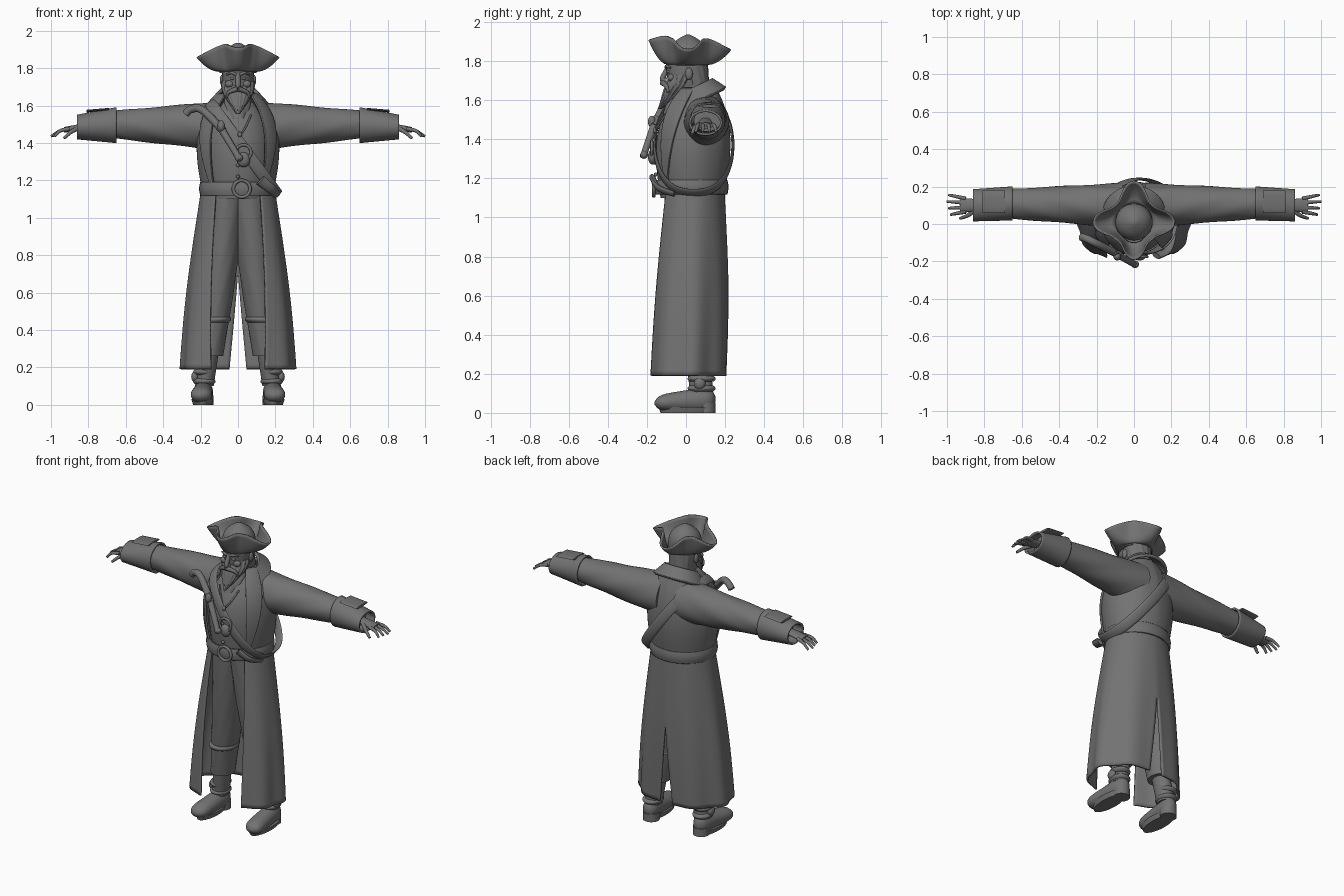
import bpy, bmesh
from math import sin, cos, pi, tau, copysign
from mathutils import Vector

cube = bpy.data.objects.get("Cube")
if cube:
    bpy.data.objects.remove(cube)

grey = bpy.data.materials.new("plain grey")
grey.use_nodes = True
tone = (0.17, 0.17, 0.17, 1)
grey.diffuse_color = tone
grey.node_tree.nodes["Principled BSDF"].inputs["Base Color"].default_value = tone

BELOW, BEHIND, CHEST = Vector((0, 0, -50)), Vector((0, 50, 1)), Vector((0, 0, 1.4))


def turns(count):
    """Evenly spaced angles around a circle."""
    return [tau * step / count for step in range(count)]


def steps(count):
    """Evenly spaced fractions from zero to one inclusive."""
    return [step / count for step in range(count + 1)]


def mix(first, last, amount):
    return first + (last - first) * amount


def finish(name, bm, solid=0, mirror=False):
    """Turn a bmesh into a smooth shaded object."""
    bmesh.ops.recalc_face_normals(bm, faces=bm.faces)
    mesh = bpy.data.meshes.new(name)
    bm.to_mesh(mesh)
    bm.free()
    mesh.materials.append(grey)
    obj = bpy.data.objects.new(name, mesh)
    bpy.context.collection.objects.link(obj)
    if mirror:
        obj.modifiers.new("mirror", 'MIRROR')
    if solid:
        thickness = obj.modifiers.new("thickness", 'SOLIDIFY')
        thickness.thickness, thickness.offset = solid, 0
    bpy.ops.object.select_all(action='DESELECT')
    obj.select_set(True)
    bpy.context.view_layer.objects.active = obj
    bpy.ops.object.shade_smooth_by_angle(angle=pi / 4)


def skin(name, points, around=True, closed=False, caps=True, **options):
    """Skin a grid of points with quads."""
    bm = bmesh.new()
    verts = [[bm.verts.new(point) for point in row] for row in points]
    rows, columns = len(verts), len(verts[0])
    for i in range(rows if closed else rows - 1):
        here, there = verts[i], verts[(i + 1) % rows]
        for j in range(columns if around else columns - 1):
            k = (j + 1) % columns
            bm.faces.new((here[j], here[k], there[k], there[j]))
    if caps and around and not closed:
        bm.faces.new(verts[0])
        bm.faces.new(verts[-1])
    finish(name, bm, **options)


def taper(name, start, end, axis='z', bulge=0, ease=1, blunt=0, fold=0, waves=9, sides=36, **options):
    """Blend one ellipse (position, centre u, centre v, radius u, radius v) into another."""
    points = []
    for t in steps(24):
        cu, cv, ru, rv = (mix(a, b, t ** ease) for a, b in zip(start[1:], end[1:]))
        place = mix(start[0], end[0], t)
        swell = 1 + bulge * sin(pi * t)
        if blunt:
            swell *= max(1 - abs(t + t - 1) ** blunt, 0.05) ** 0.5
        ring = []
        for angle in turns(sides):
            size = swell * (1 + fold * sin(waves * angle + 20 * place))
            u, v = cu + ru * size * cos(angle), cv + rv * size * sin(angle)
            ring.append({'z': (u, v, place), 'x': (place, u, v), 'y': (u, place, v)}[axis])
        points.append(ring)
    skin(name, points, **options)


def garment(name, start, end, front, back, ease=1, bulge=0, tilt=0, fold=0, solid=0.012):
    """Mirrored open cloth from (height, half width, centre y, depth); front and back give edge angles."""
    points = []
    for t in steps(36):
        width, middle, depth = (mix(a, b, t ** ease) for a, b in zip(start[1:], end[1:]))
        swell = 1 + bulge * sin(pi * t)
        row = []
        for s in steps(40):
            angle = mix(mix(*front, t), min(mix(*back, t), pi), s)
            size = swell * (1 + fold * t * sin(8 * angle))
            y = middle - depth * size * cos(angle)
            row.append((width * size * sin(angle), y, mix(start[0], end[0], t) + tilt * y))
        points.append(row)
    skin(name, points, around=False, solid=solid, mirror=True)


def curve(path, closed):
    """Smooth curve through the path."""
    count, out = len(path), []
    for i in range(count if closed else count - 1):
        a, b, c, d = (Vector(path[k % count if closed else min(max(k, 0), count - 1)])
                      for k in range(i - 1, i + 3))
        for t in steps(6)[:-1]:
            out.append(b + (c - a) * t / 2 + (a - b * 2.5 + c * 2 - d / 2) * t ** 2
                       + ((b - c) * 3 + d - a) / 2 * t ** 3)
    return out if closed else out + [Vector(path[-1])]


def tube(name, path, thick, tip=1, flat=1, centre=BELOW, closed=False, **options):
    """Round or flattened tube along a path, thinning towards its tip."""
    line, points = curve(path, closed), []
    count = len(line)
    for i, spot in enumerate(line):
        ahead = line[(i + 1) % count] if closed else line[min(i + 1, count - 1)]
        behind = line[i - 1 if closed else max(i - 1, 0)]
        along = (ahead - behind).normalized()
        side = along.cross(spot - centre).normalized()
        out = side.cross(along) * flat
        radius = thick * mix(1, tip, i / count)
        points.append([spot + (out * cos(a) + side * sin(a)) * radius for a in turns(12)])
    skin(name, points, closed=closed, **options)


def buckle(name, x, y, z, size):
    loop = [(x + size * cos(a), y, z + size * sin(a)) for a in turns(8)]
    tube(name, loop, size / 5, centre=BEHIND, closed=True)


def ball(name, place, scale, mirror=False):
    bm = bmesh.new()
    bmesh.ops.create_uvsphere(bm, u_segments=20, v_segments=12, radius=1)
    for vert in bm.verts:
        vert.co = Vector(place) + vert.co * Vector(scale)
    finish(name, bm, mirror=mirror)


# Legs, stockings and shoes
taper("trouser_legs", (1.14, .06, .02, .1, .13), (.26, .15, .06, .07, .08), ease=1.3, fold=.01, mirror=True)
taper("knee_bands", (.47, .12, .04, .08, .09), (.44, .13, .04, .08, .09), bulge=.1, mirror=True)
taper("stockings", (.3, .15, .06, .05, .06), (.1, .18, .08, .05, .06), mirror=True)
for low in (.11, .16):
    taper("ankle_straps", (low, .18, .08, .05, .06), (low + .03, .18, .08, .05, .06), bulge=.2, mirror=True)
taper("shoes", (-.16, .2, .05, .06, .04), (.15, .18, .07, .05, .07), axis='y', blunt=6, mirror=True)
taper("shoe_soles", (0, .19, 0, .05, .13), (.03, .19, 0, .06, .14), mirror=True)
taper("shoe_heels", (0, .18, .1, .05, .05), (.05, .18, .1, .05, .05), mirror=True)
ball("ankle_buckles", (.23, .07, .15), (.02, .03, .03), mirror=True)

# Waistcoat and long coat
taper("waistcoat", (1.1, 0, .02, .16, .15), (1.64, 0, .05, .08, .08), ease=5, bulge=.18)
taper("neckerchief", (1.53, 0, -.06, .05, .06), (1.66, 0, .03, .07, .07), bulge=.2, fold=.03)
garment("coat_body", (1.12, .18, .03, .16), (1.66, .09, .06, .09), (.75, .75), (pi, pi),
        ease=6, bulge=.2, fold=.015)
garment("coat_lapels", (1.12, .19, .03, .17), (1.66, .1, .06, .1), (.7, .7), (.75, 1.4), ease=6, bulge=.2)
garment("coat_skirt", (1.16, .19, .03, .16), (.19, .3, 0, .21), (.66, .52), (pi + .14, pi - .16),
        bulge=.06, fold=.035)
garment("coat_collar", (1.56, .16, .06, .14), (1.64, .1, .04, .09), (.85, .85), (pi, pi), tilt=.5, solid=.02)

# Sleeves, cuffs and hands
taper("sleeves", (.06, .1, 1.49, .12, .135), (.8, .11, 1.5, .07, .06), axis='x', fold=.018, waves=5, mirror=True)
taper("cuffs", (.65, .11, 1.495, .085, .09), (.86, .1, 1.485, .08, .06), axis='x', caps=False, solid=.012,
      mirror=True)
tube("cuff_flaps", [(.69, .12, 1.58), (.81, .12, 1.57)], .06, flat=.12, mirror=True)
taper("palms", (.8, .1, 1.49, .03, .02), (.93, .1, 1.47, .04, .015), axis='x', mirror=True)
for finger in range(4):
    base, tip, reach = .135 - .023 * finger, .155 - .035 * finger, 1 - .01 * abs(finger - 1)
    tube("fingers", [(.9, base, 1.475), (.95, mix(base, tip, .6), 1.465), (reach, tip, 1.435)], .012, tip=.5,
         mirror=True)
tube("thumbs", [(.85, .075, 1.48), (.89, .045, 1.46), (.93, .03, 1.425)], .014, tip=.5, mirror=True)

# Head, face and beard
taper("neck", (1.58, 0, .05, .07, .07), (1.7, 0, .03, .07, .08))
taper("head", (1.64, 0, 0, .07, .08), (1.84, 0, 0, .08, .1), bulge=.1)
taper("hair", (1.8, 0, .02, .09, .09), (1.65, 0, .06, .07, .06), fold=.02, waves=14, sides=72)
taper("beard", (1.73, 0, -.01, .085, .07), (1.555, 0, -.135, .01, .01), ease=1.3, bulge=.25, fold=.035,
      waves=18, sides=90)
tube("moustache", [(0, -.12, 1.69), (.05, -.1, 1.67), (.06, -.09, 1.64)], .015, tip=.3, centre=BEHIND, mirror=True)
tube("nose", [(0, -.09, 1.77), (0, -.12, 1.71), (0, -.1, 1.7)], .012, tip=1.4, centre=BEHIND)
tube("eyebrows", [(.01, -.1, 1.765), (.035, -.1, 1.775), (.06, -.08, 1.765)], .009, tip=.5, centre=BEHIND, mirror=True)
ball("eyes", (.03, -.09, 1.745), (.013, .01, .008), mirror=True)
ball("cheeks", (.045, -.075, 1.715), (.025, .02, .02), mirror=True)
ball("ears", (.085, .015, 1.735), (.012, .02, .03), mirror=True)

# Cocked hat: four drawn-out points with the brim folded up between them
brim = []
for t in steps(9):
    ring = []
    for angle in turns(96):
        point, front = abs(cos(angle * 2)) ** 3, max(-sin(angle), 0) ** 6
        radius = .1 + (.035 + .083 * point - .02 * front) * t ** .75
        rise = (.13 - .055 * point + .05 * front) * t ** 1.4
        ring.append((radius * cos(angle), .01 + radius * sin(angle), 1.785 + rise))
    brim.append(ring)
skin("hat_brim", brim, caps=False, solid=.01)
taper("hat_crown", (1.775, 0, .01, .1, .1), (1.935, 0, .01, .01, .01), ease=4)

# Belt and shoulder strap
taper("belt", (1.12, 0, .025, .195, .18), (1.19, 0, .025, .195, .18), bulge=.03, caps=False, solid=.014)
buckle("belt_buckle", .02, -.165, 1.155, .045)
strap = [(.03 + .18 * cos(a), .04 - copysign(abs(sin(a)) ** .8, sin(a)) / 5, 1.37 - .245 * cos(a))
         for a in turns(16)]
tube("shoulder_strap", strap, .032, flat=.25, centre=CHEST, closed=True)
buckle("strap_buckle", .03, -.175, 1.35, .04)
ball("powder_flask", (.03, -.17, 1.31), (.035, .025, .04))
tube("hip_frog", [(.12, -.17, 1.2), (.18, -.14, 1.15), (.21, -.06, 1.12)], .032, tip=.6, flat=.5, centre=CHEST)

# Pistol tucked into the strap
tube("pistol_grip", [(-.28, -.07, 1.555), (-.25, -.08, 1.58), (-.19, -.11, 1.575), (-.08, -.165, 1.465)], .021,
     centre=BEHIND)
tube("pistol_barrel", [(-.11, -.15, 1.51), (.01, -.22, 1.31)], .02, tip=.8, centre=BEHIND)
ball("pistol_lock", (-.09, -.175, 1.49), (.02, .02, .03))
ball("pistol_muzzle", (.005, -.215, 1.32), (.022, .02, .02))

# Necklace and waistcoat buttons
tube("necklace", [(-.07, -.09, 1.55), (.01, -.155, 1.45), (.07, -.09, 1.55)], .005, centre=BEHIND)
ball("pendant", (.01, -.16, 1.445), (.012, .01, .015))
for button in range(4):
    ball("waistcoat_button", (0, -.155, 1.22 + .06 * button), (.01, .01, .01))
